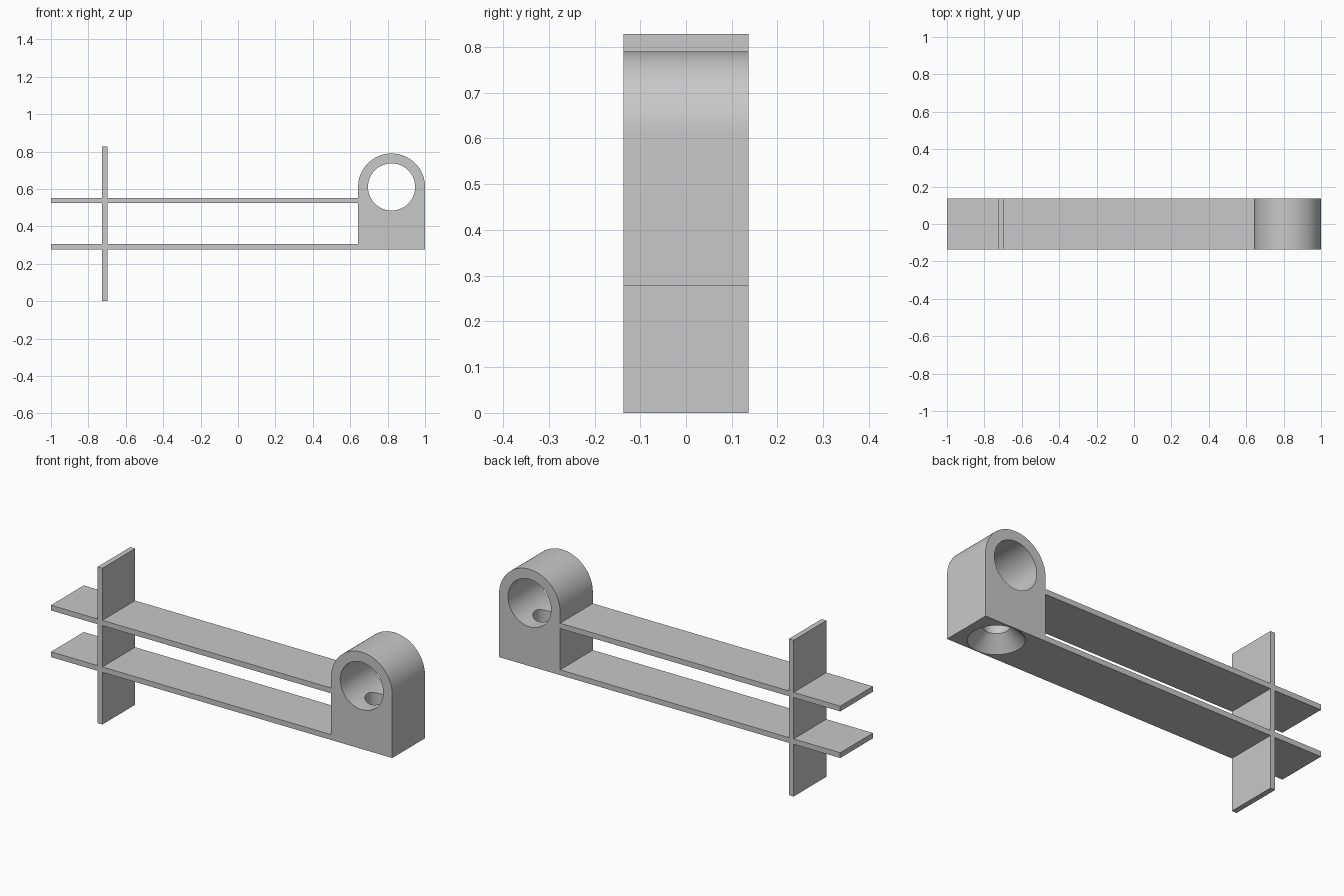
import bpy, bmesh, math
from mathutils import Matrix, Vector

old = bpy.data.objects.get("Cube")
if old:
    bpy.data.objects.remove(old, do_unlink=True)

HALF = 0.137          # half depth of every part
THICK = 0.028         # sheet thickness
BASE = 0.277          # underside of block and lower arm
CX, CZ, R = 0.821, 0.611, 0.179   # bore axis and outer radius
PLATE_X = -0.713

grey = bpy.data.materials.new("plain_grey")
grey.use_nodes = True
grey.diffuse_color = (0.58, 0.58, 0.58, 1)
grey.node_tree.nodes["Principled BSDF"].inputs["Base Color"].default_value = (0.58, 0.58, 0.58, 1)


def finish(name, bm):
    bmesh.ops.recalc_face_normals(bm, faces=bm.faces)
    mesh = bpy.data.meshes.new(name)
    bm.to_mesh(mesh)
    bm.free()
    mesh.materials.append(grey)
    obj = bpy.data.objects.new(name, mesh)
    bpy.context.collection.objects.link(obj)
    return obj


def extrude_profile(name, points):
    """Extrude an x-z outline through the full depth."""
    bm = bmesh.new()
    face = bm.faces.new([bm.verts.new((x, -HALF, z)) for x, z in points])
    new = bmesh.ops.extrude_face_region(bm, geom=[face])["geom"]
    verts = [v for v in new if isinstance(v, bmesh.types.BMVert)]
    bmesh.ops.translate(bm, verts=verts, vec=(0, 2 * HALF, 0))
    return finish(name, bm)


def sheet(name, x0, x1, z0, z1):
    return extrude_profile(name, [(x0, z0), (x1, z0), (x1, z1), (x0, z1)])


def cone_cutter(name, start, end, r1, r2, segments=64):
    start, end = Vector(start), Vector(end)
    axis = end - start
    turn = axis.to_track_quat('Z', 'Y').to_matrix().to_4x4()
    bm = bmesh.new()
    bmesh.ops.create_cone(bm, cap_ends=True, segments=segments, radius1=r1, radius2=r2,
                          depth=axis.length,
                          matrix=Matrix.Translation((start + end) / 2) @ turn)
    obj = finish(name, bm)
    obj.hide_render = True
    return obj


# Bearing block: flat base with a rounded top
arc = [(CX + R * math.cos(math.pi * i / 48), CZ + R * math.sin(math.pi * i / 48))
       for i in range(49)]
block = extrude_profile("bearing_block", [(CX - R, BASE), (CX + R, BASE)] + arc)

# Horizontal bore, vertical screw hole and its countersink
cutters = [
    cone_cutter("bore_cutter", (CX, -0.3, CZ), (CX, 0.3, CZ), 0.126, 0.126, 96),
    cone_cutter("hole_cutter", (CX, 0, 0.3), (CX, 0, CZ), 0.063, 0.063),
    cone_cutter("countersink_cutter", (CX, 0, BASE - 0.02), (CX, 0, BASE + 0.08), 0.153, 0.053),
]
bpy.context.view_layer.objects.active = block
for cutter in cutters:
    cut = block.modifiers.new(cutter.name, 'BOOLEAN')
    cut.operation = 'DIFFERENCE'
    cut.solver = 'EXACT'
    cut.object = cutter
    bpy.ops.object.modifier_apply(modifier=cut.name)
    bpy.data.objects.remove(cutter, do_unlink=True)

for obj in bpy.context.selected_objects:
    obj.select_set(False)
block.select_set(True)
bpy.ops.object.shade_smooth_by_angle(angle=math.radians(30))

# Upright cross plate
left, right = PLATE_X - THICK / 2, PLATE_X + THICK / 2
sheet("cross_plate", left, right, 0, 0.828)

# Two long arms, each with a short stub beyond the cross plate
for level, z in (("lower", BASE), ("upper", 0.524)):
    sheet(level + "_arm", right, CX - R, z, z + THICK)
    sheet(level + "_stub", -1, left, z, z + THICK)
